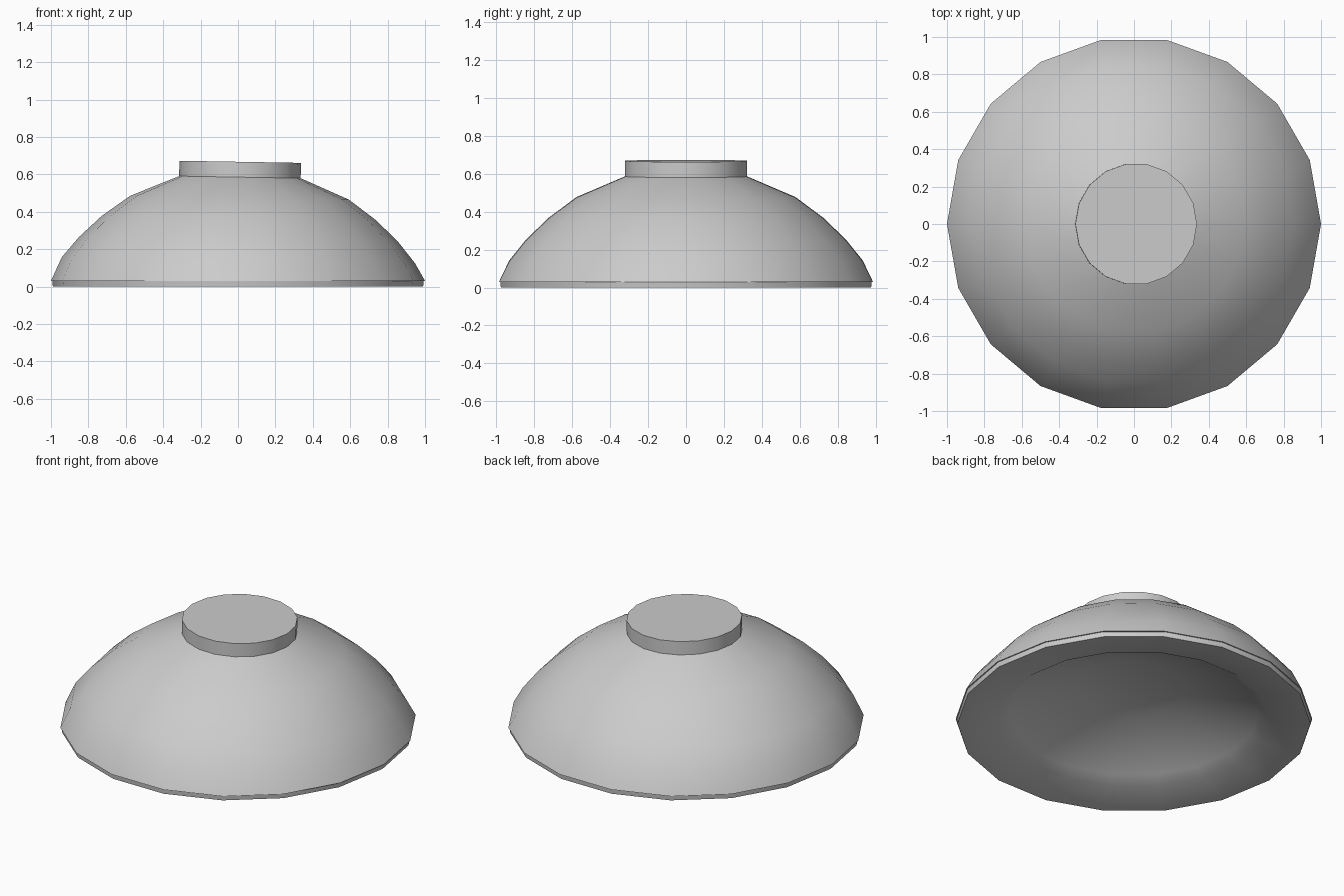
import bpy, bmesh, math
from mathutils import Matrix, Vector

SIDES = 18
TILT = Matrix.Rotation(math.radians(1.0), 3, 'Y')

cube = bpy.data.objects.get("Cube")
if cube:
    bpy.data.objects.remove(cube, do_unlink=True)

grey = bpy.data.materials.new("light_grey")
grey.use_nodes = True
colour = (0.6, 0.6, 0.6, 1)
grey.diffuse_color = colour
grey.node_tree.nodes["Principled BSDF"].inputs["Base Color"].default_value = colour


def lathe(name, profile, tilt_above=None, cap_start=False, cap_end=False):
    """Spin (radius, height) points round z; rings above a height lean slightly."""
    bm = bmesh.new()
    rings = []
    for r, z in profile:
        ring = []
        for i in range(SIDES):
            a = math.tau * i / SIDES
            p = Vector((r * math.cos(a), r * math.sin(a), z))
            if tilt_above is not None and z > tilt_above:
                p = TILT @ p
            ring.append(bm.verts.new(p))
        rings.append(ring)
    for low, high in zip(rings, rings[1:]):
        for i in range(SIDES):
            j = (i + 1) % SIDES
            bm.faces.new((low[i], low[j], high[j], high[i]))
    if cap_start:
        bm.faces.new(rings[0][::-1])
    if cap_end:
        bm.faces.new(rings[-1])
    mesh = bpy.data.meshes.new(name)
    bm.to_mesh(mesh)
    bm.free()
    mesh.materials.append(grey)
    obj = bpy.data.objects.new(name, mesh)
    bpy.context.collection.objects.link(obj)
    bpy.ops.object.select_all(action='DESELECT')
    obj.select_set(True)
    bpy.context.view_layer.objects.active = obj
    bpy.ops.object.shade_smooth_by_angle(angle=math.radians(32))
    return obj


# Domed outer wall, with a small overhang at the rim
lathe("bowl_wall", [(0.97, 0.03), (1.0, 0.03), (0.945, 0.14), (0.855, 0.25),
                    (0.735, 0.365), (0.585, 0.475), (0.325, 0.585)],
      tilt_above=0.05)

# Rim band and shallow hollow with a flat inner floor
lathe("rim_and_hollow", [(0.31, 0.23), (0.70, 0.07), (0.76, 0.03),
                         (0.99, 0.0), (0.993, 0.03)], cap_start=True)

# Round foot on top
lathe("foot", [(0.325, 0.57), (0.325, 0.667)], tilt_above=0.05,
      cap_start=True, cap_end=True)
